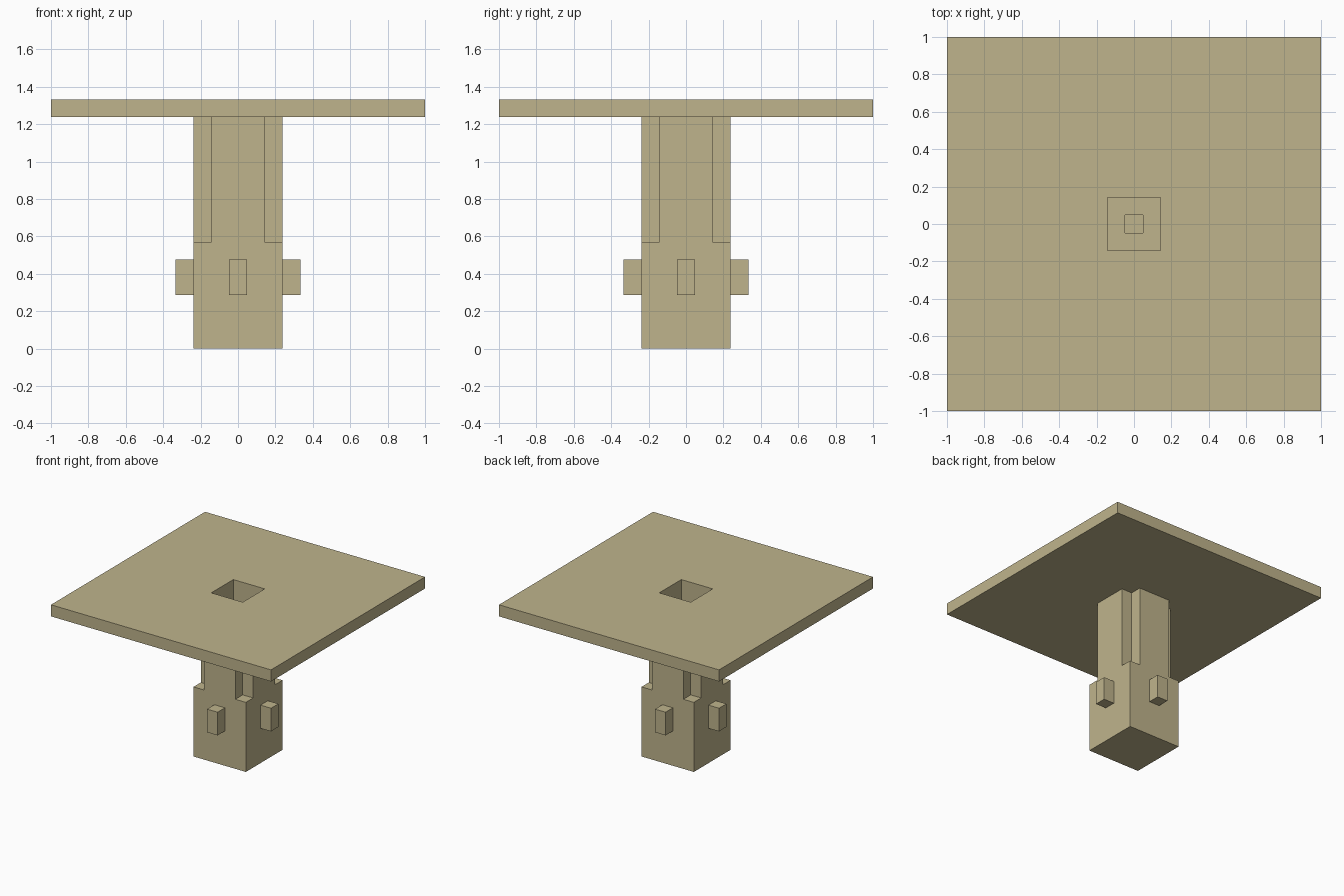
import bpy, bmesh
from math import pi
from mathutils import Matrix, Vector

cube = bpy.data.objects.get("Cube")
if cube:
    bpy.data.objects.remove(cube, do_unlink=True)

U = 2 / 21  # every part sits on a grid of this step

tan = bpy.data.materials.new("tan")
tan.use_nodes = True
colour = (0.52, 0.455, 0.262, 1)
tan.diffuse_color = colour
bsdf = next(n for n in tan.node_tree.nodes if n.type == "BSDF_PRINCIPLED")
bsdf.inputs["Base Color"].default_value = colour


def finish(bm, name):
    bmesh.ops.recalc_face_normals(bm, faces=bm.faces)
    bmesh.ops.scale(bm, vec=(U, U, U), verts=bm.verts)
    mesh = bpy.data.meshes.new(name)
    bm.to_mesh(mesh)
    bm.free()
    mesh.materials.append(tan)
    bpy.context.collection.objects.link(bpy.data.objects.new(name, mesh))


def square_profile(name, profile, closed):
    """Sweep (half width, height) points around a square."""
    bm = bmesh.new()
    rings = [[bm.verts.new((sx * h, sy * h, z))
              for sx, sy in ((-1, -1), (1, -1), (1, 1), (-1, 1))]
             for h, z in profile]
    pairs = list(zip(rings, rings[1:]))
    if closed:
        pairs.append((rings[-1], rings[0]))
    else:
        bm.faces.new(rings[0])
        bm.faces.new(rings[-1])
    for a, b in pairs:
        for i in range(4):
            j = (i + 1) % 4
            bm.faces.new((a[i], a[j], b[j], b[i]))
    finish(bm, name)


def block(name, size, centre, turn):
    bm = bmesh.new()
    place = (Matrix.Rotation(turn, 4, "Z") @ Matrix.Translation(centre)
             @ Matrix.Diagonal(Vector(size).to_4d()))
    bmesh.ops.create_cube(bm, size=1, matrix=place)
    finish(bm, name)


# Wide top slab with a square opening
square_profile("top_slab", [(10.5, 13), (10.5, 14), (1.5, 14), (1.5, 13)], True)

# Solid column base with a narrow socket in its upper face
square_profile("column_base", [(2.5, 0), (2.5, 6), (0.5, 6), (0.5, 3)], False)

# Upright walls around the shaft and pegs on the base, one per side
for i, side in enumerate(("front", "left", "back", "right")):
    turn = i * pi / 2
    block(side + "_wall", (3, 1, 7), (0, -2, 9.5), turn)
    block(side + "_peg", (1, 1, 2), (0, -3, 4), turn)
